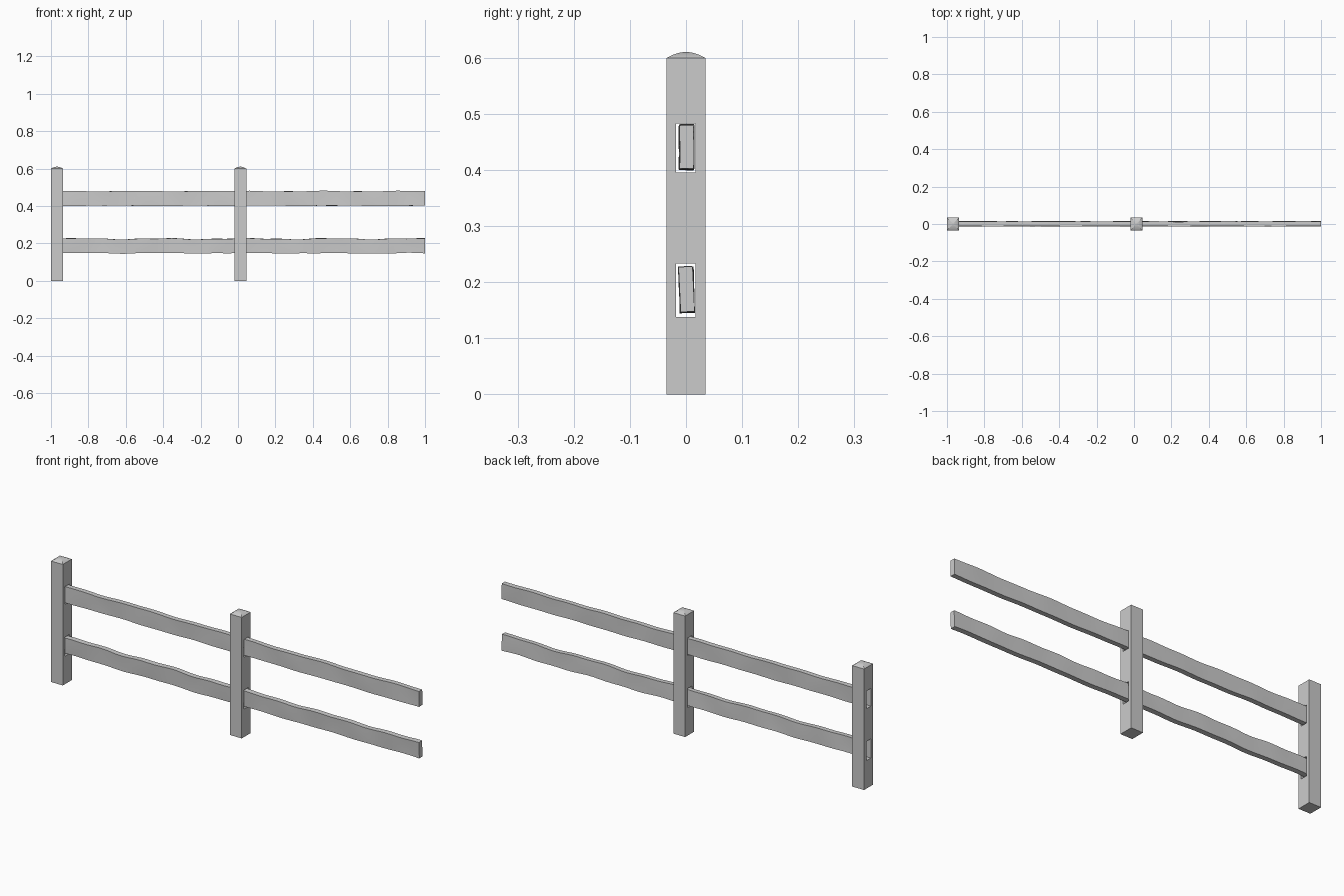
import bpy, bmesh, random
from math import sin, cos, pi

if "Cube" in bpy.data.objects:
    bpy.data.objects.remove(bpy.data.objects["Cube"])

POST_W, POST_D = 0.065, 0.07
POST_X = (-0.9675, 0.0125)
MORTISES = ((0.395, 0.483), (0.138, 0.233))


def make_object(name, rings):
    """Loft closed rings of points and cap both ends."""
    bm = bmesh.new()
    vs = [[bm.verts.new(p) for p in ring] for ring in rings]
    n = len(vs[0])
    for a, b in zip(vs, vs[1:]):
        for i in range(n):
            bm.faces.new((a[i], a[(i + 1) % n], b[(i + 1) % n], b[i]))
    bm.faces.new(vs[0][::-1])
    bm.faces.new(vs[-1])
    bmesh.ops.recalc_face_normals(bm, faces=bm.faces)
    mesh = bpy.data.meshes.new(name)
    bm.to_mesh(mesh)
    bm.free()
    ob = bpy.data.objects.new(name, mesh)
    bpy.context.collection.objects.link(ob)
    return ob


def rect(cx, cy, z, w, d):
    return [(cx + sx * w / 2, cy + sy * d / 2, z)
            for sx, sy in ((-1, -1), (1, -1), (1, 1), (-1, 1))]


def smooth(ob, angle):
    bpy.ops.object.select_all(action='DESELECT')
    ob.select_set(True)
    bpy.context.view_layer.objects.active = ob
    bpy.ops.object.shade_smooth_by_angle(angle=angle)


# Posts: square shaft, shallow domed top, two through mortises
def make_post(name, x):
    rings = [rect(x, 0, 0, POST_W, POST_D)]
    for s in (1, 0.85, 0.65, 0.4, 0.15):
        rings.append(rect(x, 0, 0.599 + 0.011 * (1 - s * s), POST_W * s, POST_D * s))
    post = make_object(name, rings)
    for z0, z1 in MORTISES:
        cutter = make_object("mortise_cutter", [rect(x, -0.0005, z, 0.2, 0.035) for z in (z0, z1)])
        cutter.hide_render = True
        mod = post.modifiers.new("mortise", 'BOOLEAN')
        mod.operation, mod.solver, mod.object = 'DIFFERENCE', 'EXACT', cutter
        bpy.context.view_layer.objects.active = post
        bpy.ops.object.modifier_apply(modifier=mod.name)
        bpy.data.objects.remove(cutter)
    return post


# Rails: rough-hewn planks with uneven edges and a slight twist
def make_rail(name, x0, x1, zc, height, rough, lean, seed):
    rng = random.Random(seed)
    phase = [rng.uniform(0, 2 * pi) for _ in range(6)]

    def wave(k, t):
        return 0.6 * sin(2 * pi * 2.3 * t + phase[k]) + 0.4 * sin(2 * pi * 5.1 * t + phase[k + 1])

    rings, steps, half = [], 40, 0.0125
    for i in range(steps + 1):
        t = i / steps
        top = height / 2 + rough * wave(0, t)
        bot = -height / 2 + rough * 0.7 * wave(1, t)
        dy = 0.0012 * wave(2, t)
        twist = lean + 0.025 * wave(3, t)
        bulge = 0.0012 * wave(4, t)
        profile = [(-half, bot), (half, bot), (half + bulge, 0),
                   (half, top), (-half, top), (-half + bulge, 0)]
        rings.append([(x0 + (x1 - x0) * t,
                       0.001 + dy + y * cos(twist) - z * sin(twist),
                       zc + y * sin(twist) + z * cos(twist)) for y, z in profile])
    rail = make_object(name, rings)
    smooth(rail, 0.6)


for side, x in zip(("left", "middle"), POST_X):
    make_post(side + "_post", x)

for side, x0, x1, seed in (("left", -0.972, 0.0115, 3), ("right", 0.0135, 1.0, 8)):
    make_rail(side + "_upper_rail", x0, x1, 0.440, 0.078, 0.0025, 0.0, seed)
    make_rail(side + "_lower_rail", x0, x1, 0.186, 0.077, 0.0042, 0.035, seed + 20)
